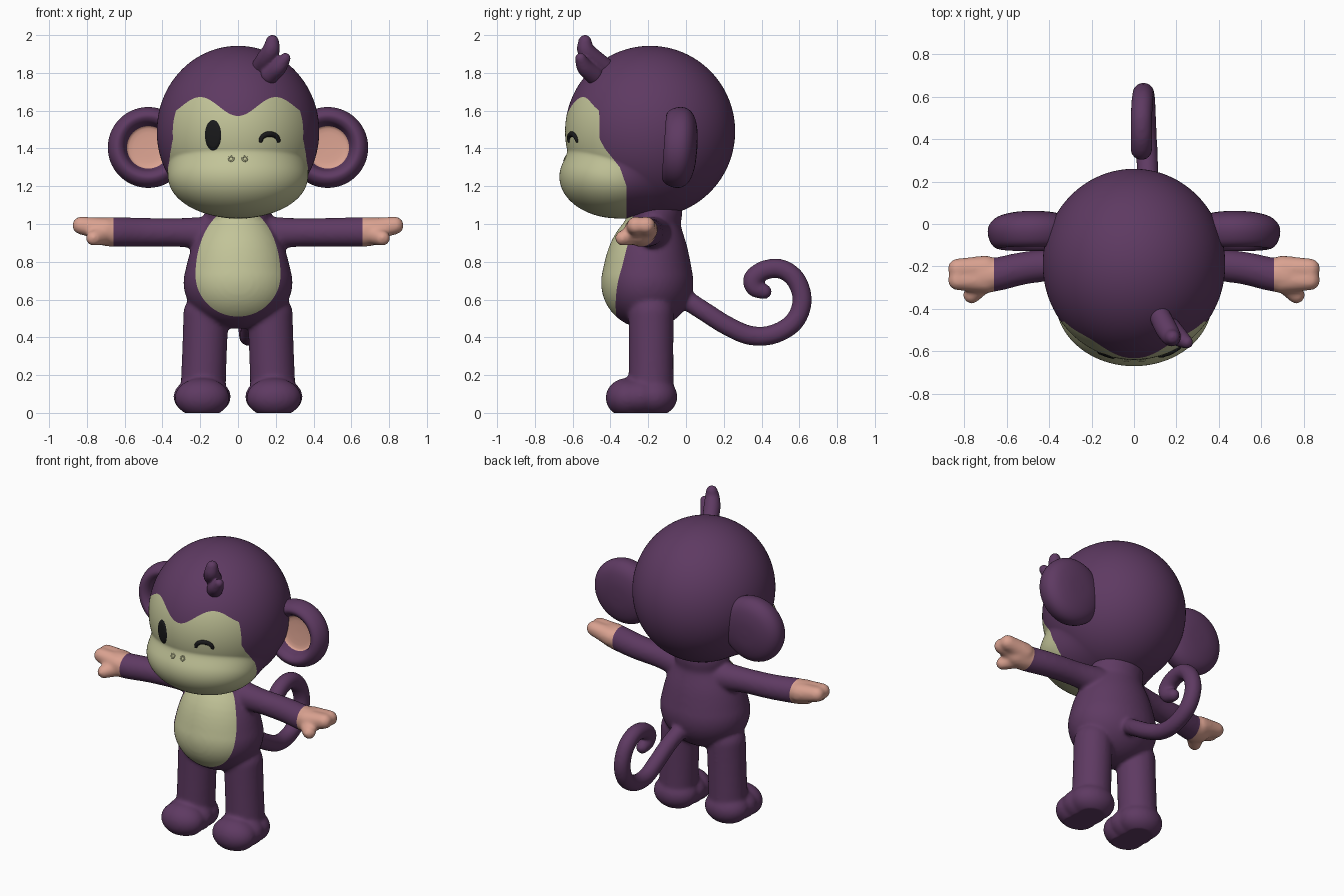
import bpy, bmesh, math
from mathutils import Vector, Matrix

cube = bpy.data.objects.get("Cube")
if cube:
    bpy.data.objects.remove(cube)


def material(name, rgb):
    m = bpy.data.materials.new(name)
    m.use_nodes = True
    m.diffuse_color = (*rgb, 1)
    m.node_tree.nodes["Principled BSDF"].inputs["Base Color"].default_value = (*rgb, 1)
    return m


FUR = material("purple fur", (0.112, 0.042, 0.122))
CREAM = material("cream face", (0.54, 0.55, 0.315))
SKIN = material("pink skin", (0.70, 0.36, 0.28))
BLACK = material("black eye", (0.01, 0.01, 0.011))


def finish(name, bm, *mats):
    me = bpy.data.meshes.new(name)
    bm.to_mesh(me)
    bm.free()
    me.shade_smooth()
    for m in mats:
        me.materials.append(m)
    ob = bpy.data.objects.new(name, me)
    bpy.context.collection.objects.link(ob)
    return ob


def ball(bm, centre, radii, detail=4):
    mat = Matrix.Translation(centre) @ Matrix.Diagonal((*radii, 1))
    bmesh.ops.create_icosphere(bm, subdivisions=detail, radius=1, matrix=mat)


def smooth_path(points, steps):
    # Catmull-Rom interpolation through points of any dimension
    p = [Vector(q) for q in points]
    p = [p[0]] + p + [p[-1]]
    out = []
    for a, b, c, d in zip(p, p[1:], p[2:], p[3:]):
        for i in range(steps):
            t = i / steps
            out.append(0.5 * (2 * b + (c - a) * t + (2 * a - 5 * b + 4 * c - d) * t ** 2
                              + (3 * b - a - 3 * c + d) * t ** 3))
    return out + [p[-1]]


def stroke(bm, points, steps=6, widen=1.0, side=1):
    # chain of overlapping balls; each point is x, y, z, radius
    for x, y, z, r in smooth_path(points, steps):
        ball(bm, (x * side, y, z), (r * widen, r, r))


def fused(bm, voxel, rounds):
    # merge overlapping volumes into one soft skin
    ob = finish("fuse_helper", bm)
    rm = ob.modifiers.new("fuse", 'REMESH')
    rm.mode = 'VOXEL'
    rm.voxel_size = voxel
    sm = ob.modifiers.new("soften", 'SMOOTH')
    sm.iterations = rounds
    bpy.context.view_layer.update()
    dg = bpy.context.evaluated_depsgraph_get()
    me = bpy.data.meshes.new_from_object(ob.evaluated_get(dg))
    bpy.data.objects.remove(ob)
    out = bmesh.new()
    out.from_mesh(me)
    return out


def paint(bm, rule, index):
    # cut the mesh along rule = 0 and colour the positive side
    new = []
    val = {v: rule(v.co) for v in bm.verts}
    for e in [e for e in bm.edges if val[e.verts[0]] * val[e.verts[1]] < 0]:
        a, b = e.verts
        new.append(bmesh.utils.edge_split(e, a, val[a] / (val[a] - val[b]))[1])
    bmesh.ops.connect_verts(bm, verts=new)
    for f in bm.faces:
        if rule(f.calc_center_median()) > 0:
            f.material_index = index


# Body: torso, limbs, hands, feet and curled tail in one skin
bm = bmesh.new()
stroke(bm, [(0, -.205, .69, .245), (0, -.2, .82, .215), (0, -.175, .97, .15),
            (0, -.17, 1.06, .15)], widen=1.18)
for s in (1, -1):
    stroke(bm, [(.17, -.185, .52, .12), (.178, -.185, .3, .119), (.185, -.185, .12, .12)], 8, side=s)
    for y, z, rx, r in ((-.31, .08, .145, .115), (-.24, .085, .152, .12), (-.17, .085, .145, .125)):
        ball(bm, (.19 * s, y, z), (rx, r, .105))
    stroke(bm, [(.15, -.17, .95, .09), (.3, -.185, .955, .077), (.5, -.205, .956, .077),
                (.66, -.24, .958, .079), (.72, -.245, .962, .074)], 8, side=s)
    for y in (-.21, -.265):
        stroke(bm, [(.70, y, .97, .062), (.77, y, .982, .054), (.83, y, .992, .048)], side=s)
    stroke(bm, [(.71, -.27, .945, .055), (.765, -.335, .925, .041)], side=s)
R = .052
stroke(bm, [(.04, 0, .6, R), (.06, .1, .535, R), (.065, .22, .46, R), (.06, .34, .41, R),
            (.055, .46, .415, R), (.05, .57, .48, R), (.045, .615, .59, R), (.04, .585, .7, R),
            (.035, .51, .76, R), (.035, .42, .757, R), (.035, .355, .71, R),
            (.035, .365, .66, .047), (.035, .415, .642, .04)])
bm = fused(bm, .011, 10)
for v in bm.verts:
    v.co.z = max(v.co.z, 0)


def belly(p):
    h = .22 if p.z < .73 else .36
    return min(1 - (p.x / .225) ** 2 - ((p.z - .73) / h) ** 2, (-.2 - p.y) * 20)


paint(bm, belly, 1)
paint(bm, lambda p: abs(p.x) - .66, 2)
finish("body", bm, FUR, CREAM, SKIN)

# Head: round skull with a bulging muzzle blended in
CENTRE = Vector((0, -.19, 1.49))
SKULL = (.43, .45, .453)
MUZZLE_AT, MUZZLE = Vector((0, -.36, 1.25)), (.37, .31, .22)


def far_hit(d, centre, radii):
    o = Vector([(CENTRE[i] - centre[i]) / radii[i] for i in range(3)])
    k = Vector([d[i] / radii[i] for i in range(3)])
    a, b, c = k.dot(k), o.dot(k), o.dot(o) - 1
    disc = b * b - a * c
    return (-b + math.sqrt(disc)) / a if disc > 0 else -1


def head_radius(d):
    a, b = far_hit(d, CENTRE, SKULL), far_hit(d, MUZZLE_AT, MUZZLE)
    h = max(.05 - abs(a - b), 0)
    return max(a, b) + h * h / .2


def on_face(x, z):
    y = -.8
    while True:
        d = Vector((x, y, z)) - CENTRE
        if d.length < head_radius(d.normalized()):
            return y
        y += .002


EDGE = [(0, -.31), (1.2, -.315), (1.3, -.35), (1.4, -.43), (1.45, -.457), (1.62, -.46), (2, -.7)]


def face_mask(p):
    for (z0, y0), (z1, y1) in zip(EDGE, EDGE[1:]):
        if z0 <= p.z <= z1:
            limit = y0 + (y1 - y0) * (p.z - z0) / (z1 - z0)
    top = 1.622 - .05 * math.cos(math.pi * p.x / .2)
    return min(limit - p.y, top - p.z)


def open_eye(p):
    return min(1 - ((p.x + .132) / .043) ** 2 - ((p.z - 1.47) / .081) ** 2, (-.3 - p.y) * 20)


bm = bmesh.new()
ball(bm, (0, 0, 0), (1, 1, 1), 7)
for v in bm.verts:
    d = v.co.normalized()
    v.co = CENTRE + d * head_radius(d)
paint(bm, face_mask, 1)
paint(bm, open_eye, 2)
for v in bm.verts:
    v.co.y -= .008 * min(1, max(0, open_eye(v.co)) * 3)
finish("head", bm, FUR, CREAM, BLACK)

# Winking eye
bm = bmesh.new()
arc = []
for i in range(9):
    t = math.pi * i / 8
    x, z = .167 - .047 * math.cos(t), 1.44 + .036 * math.sin(t)
    arc.append((x, on_face(x, z), z, .011 + .004 * math.sin(t)))
stroke(bm, arc, 3)
finish("winking_eye", fused(bm, .004, 3), BLACK)

# Nostrils: tiny raised rings
for s, side in ((1, "left"), (-1, "right")):
    bm = bmesh.new()
    for i in range(24):
        t = math.tau * i / 24
        x, z = .036 * s + .013 * math.cos(t), 1.345 + .012 * math.sin(t)
        ball(bm, (x, on_face(x, z), z), (.005, .004, .005), 2)
    finish(side + "_nostril", bm, CREAM)

# Ears: turned dish with a thick rim and pink hollow
RIM = [(0, 0), (.1, -.005), (.118, -.03), (.135, -.065), (.165, -.082), (.197, -.06),
       (.214, -.01), (.205, .035), (.165, .07), (.09, .09), (0, .095)]
for s, side in ((1, "left"), (-1, "right")):
    bm = bmesh.new()
    ring = [bm.verts.new((r, y, 0)) for r, y in smooth_path(RIM, 4)]
    edges = [bm.edges.new(pair) for pair in zip(ring, ring[1:])]
    bmesh.ops.spin(bm, geom=ring + edges, cent=(0, 0, 0), axis=(0, 1, 0),
                   angle=math.tau, steps=56)
    bmesh.ops.remove_doubles(bm, verts=bm.verts, dist=.0005)
    paint(bm, lambda p: min(.113 - math.hypot(p.x, p.z), .03 - p.y), 1)
    bm.transform(Matrix.Translation((.475 * s, -.035, 1.405)) @ Matrix.Rotation(-.07, 4, 'X'))
    bmesh.ops.recalc_face_normals(bm, faces=bm.faces)
    finish(side + "_ear", bm, FUR, SKIN)

# Hair tuft
bm = bmesh.new()
stroke(bm, [(.12, -.43, 1.83, .05), (.15, -.49, 1.875, .052), (.175, -.53, 1.92, .046),
            (.182, -.535, 1.966, .035)])
stroke(bm, [(.17, -.49, 1.79, .05), (.215, -.535, 1.83, .043), (.25, -.558, 1.877, .029)])
finish("hair_tuft", fused(bm, .008, 5), FUR)
